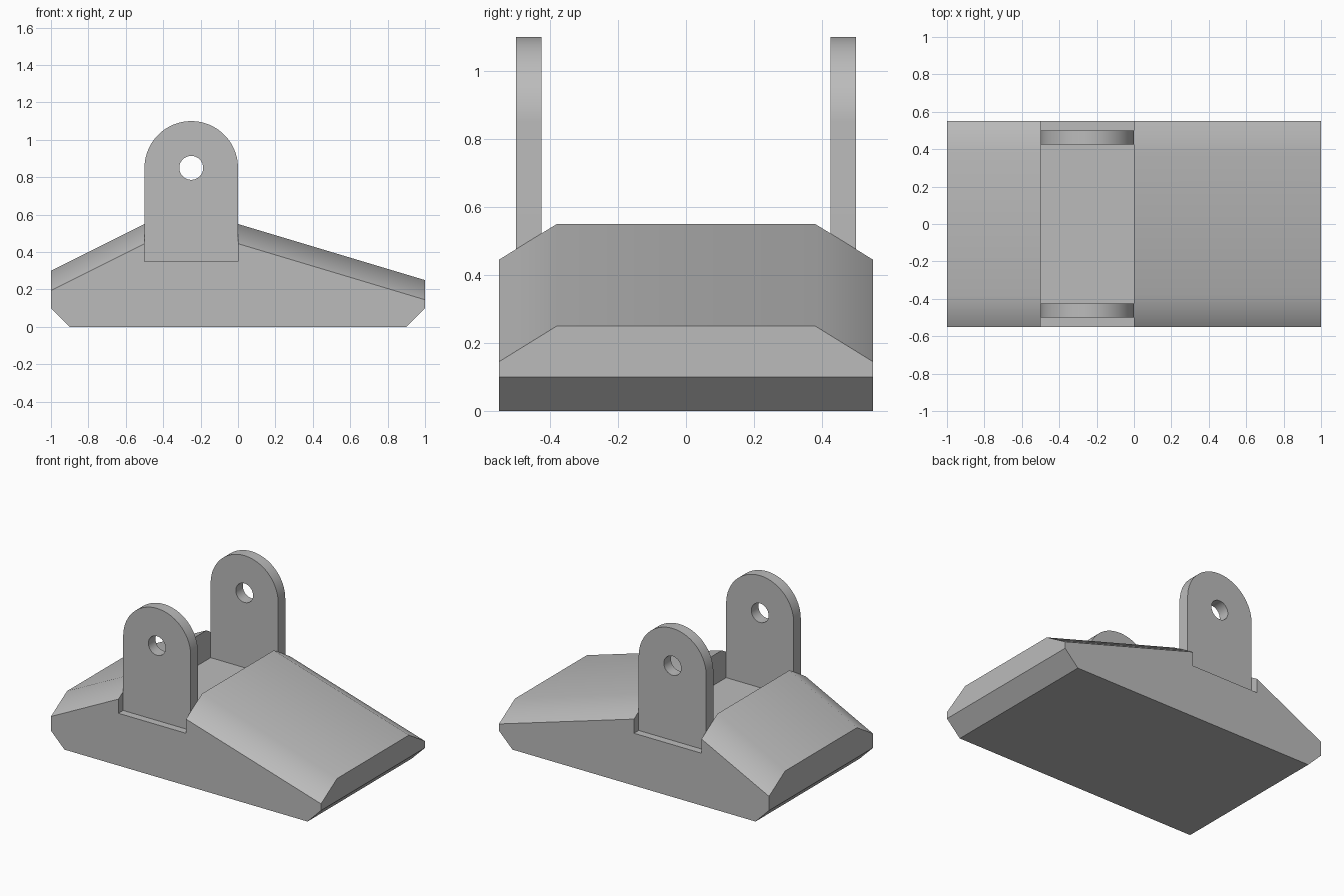
import bpy, bmesh, math

if "Cube" in bpy.data.objects:
    bpy.data.objects.remove(bpy.data.objects["Cube"], do_unlink=True)

grey = bpy.data.materials.new("plain grey")
grey.use_nodes = True
grey.diffuse_color = (0.5, 0.5, 0.5, 1)
grey.node_tree.nodes["Principled BSDF"].inputs["Base Color"].default_value = (0.5, 0.5, 0.5, 1)


def loft(name, rings):
    """Closed solid skinned through rings of equal point count."""
    bm = bmesh.new()
    loops = [[bm.verts.new(p) for p in ring] for ring in rings]
    n = len(loops[0])
    for a, b in zip(loops, loops[1:]):
        for i in range(n):
            j = (i + 1) % n
            bm.faces.new((a[i], a[j], b[j], b[i]))
    bm.faces.new(loops[0])
    bm.faces.new(loops[-1])
    bmesh.ops.dissolve_limit(bm, angle_limit=math.radians(0.5),
                             verts=bm.verts, edges=bm.edges)
    bmesh.ops.recalc_face_normals(bm, faces=bm.faces)
    mesh = bpy.data.meshes.new(name)
    bm.to_mesh(mesh)
    bm.free()
    mesh.materials.append(grey)
    obj = bpy.data.objects.new(name, mesh)
    bpy.context.collection.objects.link(obj)
    return obj


def prism(name, outline, y0, y1):
    return loft(name, [[(x, y, z) for x, z in outline] for y in (y0, y1)])


def arc(cx, cz, r, sweep, count):
    return [(cx + r * math.cos(sweep * i / count), cz + r * math.sin(sweep * i / count))
            for i in range(count)]


def activate(obj):
    bpy.ops.object.select_all(action='DESELECT')
    obj.select_set(True)
    bpy.context.view_layer.objects.active = obj


def cut(obj, cutter):
    activate(obj)
    mod = obj.modifiers.new("cut", 'BOOLEAN')
    mod.operation = 'DIFFERENCE'
    mod.solver = 'EXACT'
    mod.object = cutter
    bpy.ops.object.modifier_apply(modifier=mod.name)
    bpy.data.objects.remove(cutter, do_unlink=True)


def finish(obj):
    activate(obj)
    bpy.ops.object.shade_smooth_by_angle(angle=math.radians(40))
    mod = obj.modifiers.new("weighted normals", 'WEIGHTED_NORMAL')
    mod.keep_sharp = True


# Wedge body: chamfered cross-sections along x as (x, bottom, top)
stations = [(-1, 0.1, 0.3), (-0.9, 0, 0.35), (-0.5, 0, 0.55),
            (0, 0, 0.55), (0.9, 0, 0.28), (1, 0.1, 0.25)]
W, F, DROP = 0.55, 0.38, 0.105
body = loft("wedge_body", [
    [(x, -W, b), (x, -W, t - DROP), (x, -F, t), (x, F, t), (x, W, t - DROP), (x, W, b)]
    for x, b, t in stations])

# Cross slot that holds the lugs
cut(body, prism("slot_cutter", [(-0.5, 0.35), (0, 0.35), (0, 1), (-0.5, 1)], -1, 1))
finish(body)

# Two round-topped lugs with pin holes
cx, cz, r = -0.25, 0.85, 0.25
outline = arc(cx, cz, r, math.pi, 40) + [(cx - r, cz), (cx - r, 0.35), (cx + r, 0.35)]
for name, y in (("front_lug", -0.4625), ("back_lug", 0.4625)):
    lug = prism(name, outline, y - 0.0375, y + 0.0375)
    cut(lug, prism("pin_cutter", arc(cx, cz, 0.064, 2 * math.pi, 32), y - 0.1, y + 0.1))
    finish(lug)
